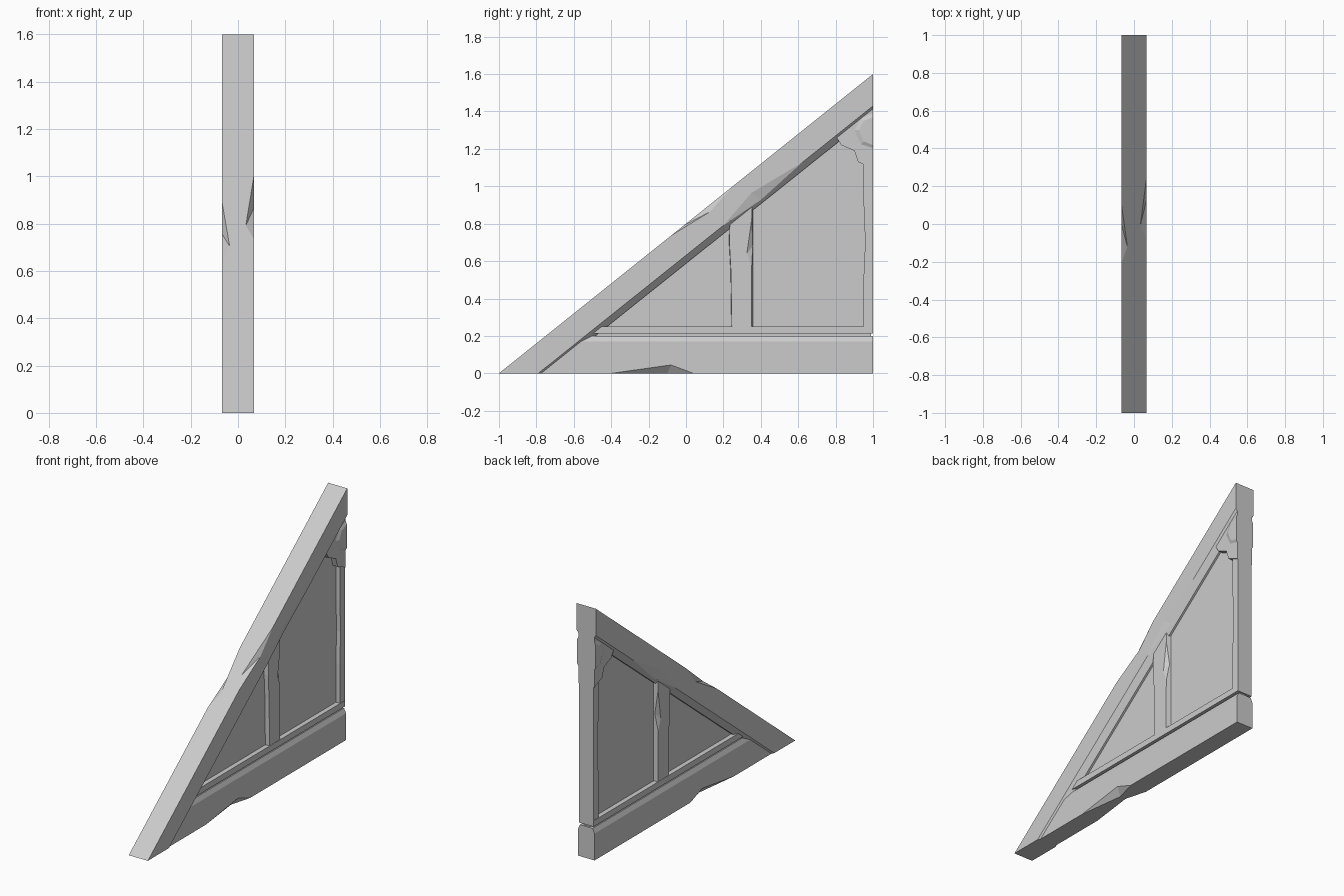
import bpy
import bmesh

cube = bpy.data.objects.get("Cube")
if cube:
    bpy.data.objects.remove(cube, do_unlink=True)

GREY = (0.6, 0.6, 0.6, 1)
stone = bpy.data.materials.new("plain grey")
stone.use_nodes = True
stone.diffuse_color = GREY
stone.node_tree.nodes["Principled BSDF"].inputs["Base Color"].default_value = GREY


def finish(name, bm):
    bmesh.ops.recalc_face_normals(bm, faces=bm.faces)
    mesh = bpy.data.meshes.new(name)
    bm.to_mesh(mesh)
    bm.free()
    mesh.materials.append(stone)
    obj = bpy.data.objects.new(name, mesh)
    bpy.context.collection.objects.link(obj)
    return obj


def slab(name, face, half, base=None, base_half=0):
    """Symmetric slab from a (y, z) outline; base widens it into a chamfer."""
    layers = [(-half, face), (half, face)]
    if base:
        layers[1:1] = [(-base_half, base), (base_half, base)]
    bm = bmesh.new()
    loops = [[bm.verts.new((x, y, z)) for y, z in pts] for x, pts in layers]
    bm.faces.new(loops[0])
    bm.faces.new(loops[-1])
    n = len(face)
    for lo, hi in zip(loops, loops[1:]):
        for i in range(n):
            j = (i + 1) % n
            bm.faces.new((lo[i], lo[j], hi[j], hi[i]))
    return finish(name, bm)


def chip(obj, points, sides=(1, -1)):
    """Knock a faceted chip off an edge on the given sides."""
    for s in sides:
        bm = bmesh.new()
        for x, y, z in points:
            bm.verts.new((x * s, y, z))
        bmesh.ops.convex_hull(bm, input=bm.verts)
        cutter = finish("chip_cutter", bm)
        cutter.hide_render = True
        mod = obj.modifiers.new("chip", "BOOLEAN")
        mod.operation = "DIFFERENCE"
        mod.solver = "EXACT"
        mod.object = cutter
        bpy.context.view_layer.objects.active = obj
        bpy.ops.object.modifier_apply(modifier=mod.name)
        bpy.data.objects.remove(cutter, do_unlink=True)


def top(y):
    return 0.8 * (y + 1)


def under(y):
    return 0.799 * (y + 0.79)


W = 0.067

# Sloping top beam with a chamfered underside
rafter = slab("sloping_beam",
              [(-1, 0), (-0.79, 0), (1, 1.43), (1, 1.6)], W,
              [(-1, 0), (-0.735, 0), (1, 1.385), (1, 1.6)], 0.035)
chip(rafter, [(W, -0.08, top(-0.08)), (W, 0.25, top(0.25)), (W, 0.13, 0.865),
              (0.033, -0.01, top(-0.01)), (0.1, 0.06, 0.95)], (1,))
chip(rafter, [(W, -0.21, top(-0.21)), (W, 0.11, top(0.11)), (W, 0, 0.755),
              (0.035, -0.12, top(-0.12)), (0.1, -0.06, 0.85)], (-1,))
chip(rafter, [(W, 0.2, under(0.2)), (W, 0.62, under(0.62)), (W, 0.35, 0.965),
              (0.05, 0.4, 0.927), (0.1, 0.4, 0.9)])

# Bottom beam with a chamfered top edge
sill = slab("bottom_beam",
            [(-0.85, 0), (1, 0), (1, 0.17), (-0.62, 0.17)], 0.058,
            [(-0.85, 0), (1, 0), (1, 0.2), (-0.6, 0.2)], 0.045)
chip(sill, [(0.058, -0.4, 0), (0.058, 0.04, 0), (0.058, -0.08, 0.045),
            (0.02, -0.1, 0), (0.1, -0.1, -0.05)])

# Trim strip above the bottom beam
slab("trim_strip", [(-0.53, 0.212), (1, 0.212), (1, 0.25), (-0.48, 0.25)], 0.052)

# Recessed infill panel
slab("infill_panel", [(-0.75, 0.1), (0.99, 0.1), (0.99, 1.45)], 0.022)

# Middle post with slightly worn edges
post = slab("middle_post",
            [(0.245, 0.23), (0.35, 0.23), (0.352, 0.92), (0.235, 0.83),
             (0.232, 0.7), (0.24, 0.55)], 0.05,
            [(0.243, 0.23), (0.36, 0.23), (0.36, 0.93), (0.233, 0.83),
             (0.23, 0.7), (0.238, 0.55)], 0.018)
chip(post, [(0.05, 0.351, 0.57), (0.05, 0.352, 0.83), (0.05, 0.325, 0.64),
            (0.03, 0.357, 0.68), (0.08, 0.39, 0.7)])

# End post
slab("end_post", [(0.95, 0.23), (1, 0.23), (1, 1.45), (0.948, 1.4),
                  (0.95, 0.9), (0.958, 0.7), (0.949, 0.5)], 0.05)

# Corner bracket at the top with a raised boss
slab("corner_bracket", [(0.8, 1.27), (0.83, 1.22), (0.9, 1.19), (0.92, 1.13),
                        (1, 1.095), (1, 1.43)], 0.056)
slab("bracket_boss", [(1, 1.37), (0.95, 1.35), (0.925, 1.3), (0.95, 1.24),
                      (1, 1.22)], 0.064,
     [(1, 1.39), (0.935, 1.365), (0.9, 1.3), (0.935, 1.225), (1, 1.205)], 0.056)
